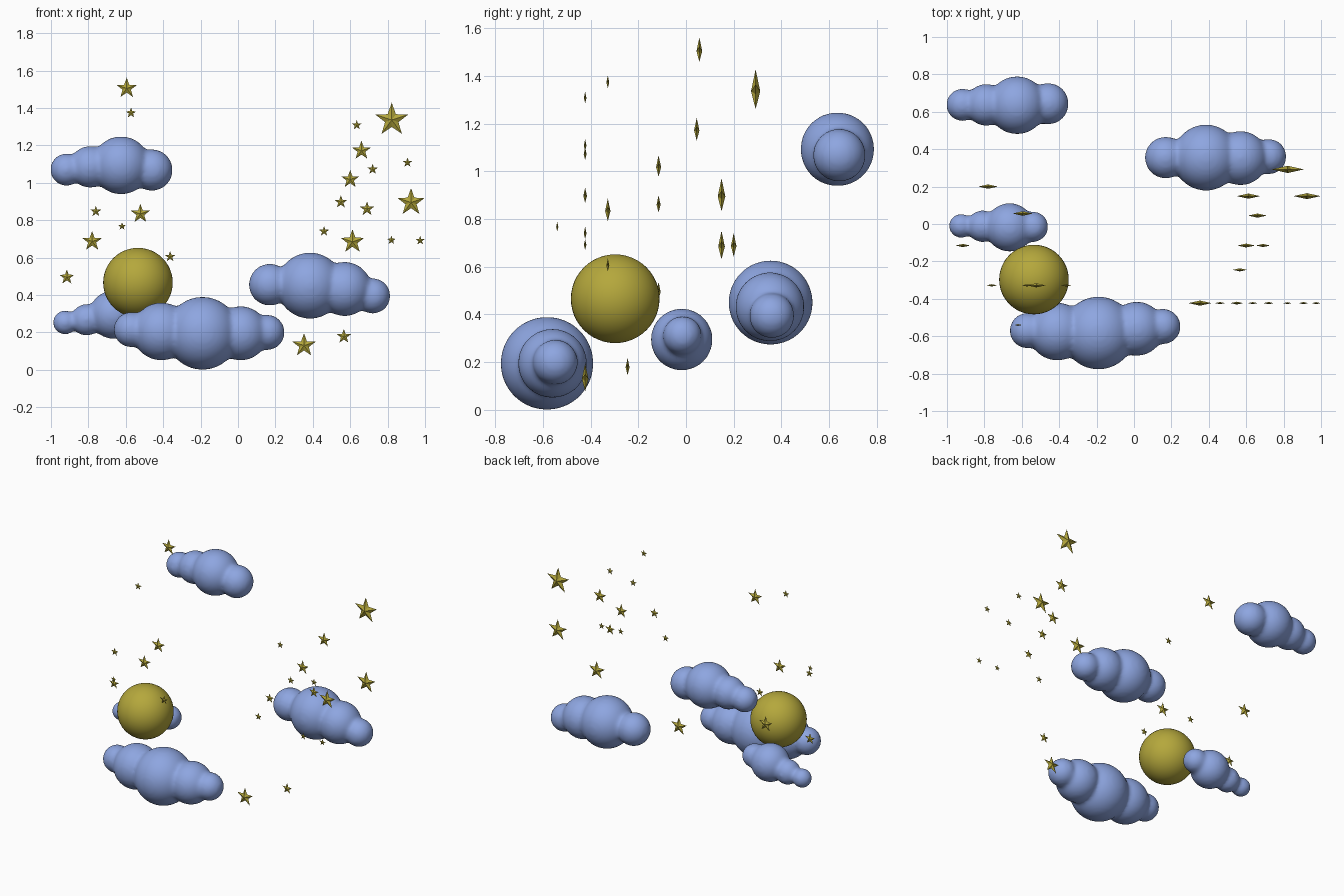
import bpy, bmesh, math
from mathutils import Matrix

if "Cube" in bpy.data.objects:
    bpy.data.objects.remove(bpy.data.objects["Cube"])


def material(name, rgb):
    m = bpy.data.materials.new(name)
    m.diffuse_color = (*rgb, 1)
    m.use_nodes = True
    m.node_tree.nodes["Principled BSDF"].inputs["Base Color"].default_value = m.diffuse_color
    return m


BLUE = material("cloud_blue", (0.27, 0.38, 0.75))
GOLD = material("old_gold", (0.46, 0.39, 0.045))


def make_object(name, bm, mat):
    me = bpy.data.meshes.new(name)
    bm.to_mesh(me)
    bm.free()
    me.materials.append(mat)
    ob = bpy.data.objects.new(name, me)
    bpy.context.collection.objects.link(ob)
    return ob


def select_only(ob):
    bpy.ops.object.select_all(action='DESELECT')
    ob.select_set(True)
    bpy.context.view_layer.objects.active = ob


def cloud(name, puffs):
    """Row of puffs (x, y, z, radius) fused and softened into one body."""
    bm = bmesh.new()
    for x, y, z, r in puffs:
        bmesh.ops.create_uvsphere(bm, u_segments=48, v_segments=24, radius=r + 0.005,
                                  matrix=Matrix.Translation((x, y, z)))
    ob = make_object(name, bm, BLUE)
    remesh = ob.modifiers.new("fuse", 'REMESH')
    remesh.mode = 'VOXEL'
    remesh.voxel_size = 0.012
    remesh.use_smooth_shade = True
    soft = ob.modifiers.new("soften", 'SMOOTH')
    soft.factor = 0.5
    soft.iterations = 12
    select_only(ob)
    bpy.ops.object.convert(target='MESH')
    bpy.ops.object.shade_smooth()


def star(name, x, y, z, r):
    """Faceted five-pointed star with a ridge apex on the front and back."""
    bm = bmesh.new()
    rim = []
    for i in range(10):
        a = math.pi / 2 + i * math.pi / 5
        d = r if i % 2 == 0 else r * 0.41
        rim.append(bm.verts.new((x + d * math.cos(a), y, z + d * math.sin(a))))
    front = bm.verts.new((x, y - 0.21 * r, z))
    back = bm.verts.new((x, y + 0.21 * r, z))
    for i in range(10):
        a, b = rim[i], rim[(i + 1) % 10]
        bm.faces.new((a, b, front))
        bm.faces.new((b, a, back))
    bmesh.ops.recalc_face_normals(bm, faces=bm.faces)
    make_object(name, bm, GOLD)


# Clouds
cloud("front_cloud", [
    (-0.57, -0.57, 0.215, 0.09), (-0.41, -0.575, 0.205, 0.15),
    (-0.19, -0.583, 0.195, 0.19), (0.015, -0.56, 0.195, 0.14),
    (0.155, -0.548, 0.20, 0.09)])
cloud("right_cloud", [
    (0.17, 0.355, 0.455, 0.107), (0.385, 0.355, 0.45, 0.172),
    (0.57, 0.352, 0.432, 0.14), (0.72, 0.36, 0.395, 0.09)])
cloud("upper_cloud", [
    (-0.917, 0.637, 1.07, 0.082), (-0.79, 0.637, 1.085, 0.107),
    (-0.625, 0.635, 1.093, 0.15), (-0.46, 0.643, 1.068, 0.106)])
cloud("left_cloud", [
    (-0.925, -0.01, 0.253, 0.06), (-0.81, -0.012, 0.267, 0.08),
    (-0.665, -0.018, 0.295, 0.125), (-0.54, -0.015, 0.312, 0.077)])

# Moon
bm = bmesh.new()
bmesh.ops.create_uvsphere(bm, u_segments=48, v_segments=24, radius=0.186,
                          matrix=Matrix.Translation((-0.535, -0.297, 0.466)))
select_only(make_object("moon", bm, GOLD))
bpy.ops.object.shade_smooth()

# Stars: x, y, z, radius
STARS = [
    (0.822, 0.292, 1.336, 0.092), (0.925, 0.149, 0.895, 0.076),
    (0.612, 0.149, 0.685, 0.066), (0.66, 0.045, 1.172, 0.053),
    (0.60, -0.115, 1.018, 0.050), (0.69, -0.115, 0.86, 0.040),
    (0.635, -0.423, 1.308, 0.027), (0.72, -0.423, 1.072, 0.029),
    (0.906, -0.423, 1.108, 0.027), (0.55, -0.423, 0.897, 0.036),
    (0.46, -0.423, 0.74, 0.028), (0.82, -0.423, 0.693, 0.024),
    (0.974, -0.423, 0.691, 0.025), (0.353, -0.423, 0.13, 0.065),
    (0.566, -0.245, 0.178, 0.040), (-0.595, 0.056, 1.505, 0.057),
    (-0.572, -0.328, 1.373, 0.029), (-0.522, -0.328, 0.834, 0.053),
    (-0.76, -0.328, 0.847, 0.030), (-0.62, -0.54, 0.767, 0.022),
    (-0.78, 0.20, 0.687, 0.055), (-0.915, -0.115, 0.495, 0.041),
    (-0.363, -0.328, 0.605, 0.030)]
for i, s in enumerate(STARS):
    star(f"star_{i + 1}", *s)
